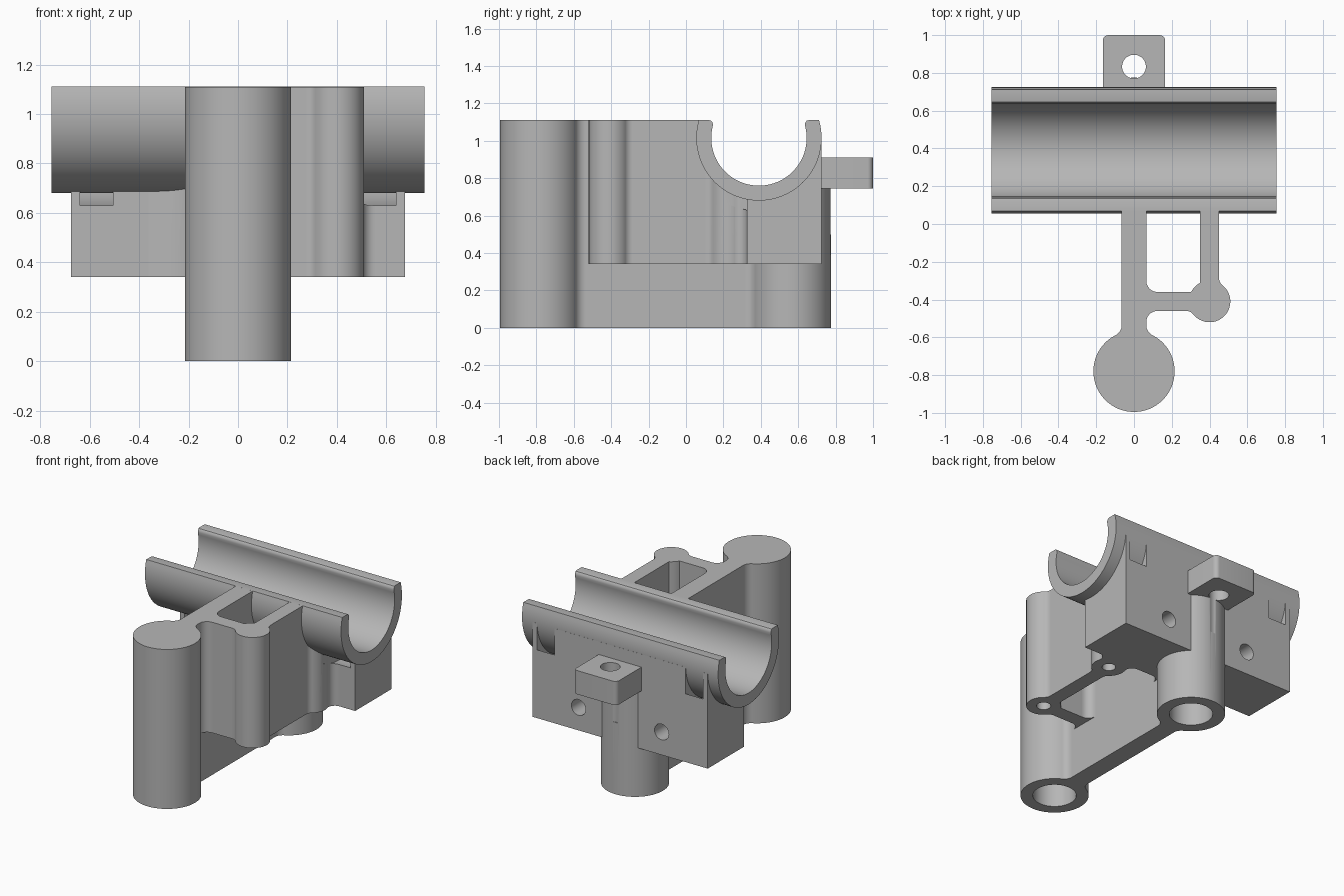
import bpy, bmesh
from math import sin, cos, pi, radians, sqrt, atan2
from mathutils import Vector

if "Cube" in bpy.data.objects:
    bpy.data.objects.remove(bpy.data.objects["Cube"])

GREY = (0.47, 0.47, 0.47, 1)
mat = bpy.data.materials.new("matte grey")
mat.use_nodes = True
mat.diffuse_color = GREY
mat.node_tree.nodes["Principled BSDF"].inputs["Base Color"].default_value = GREY

parts, cutters = [], []
TOP, MID = 1.11, 0.34          # upper face and underside of the raised section
CY, CZ = 0.39, 1.015           # trough axis
FRONT, REAR = (0, -0.78), (0, 0.56)
SMALL, BOSS = (0.4, -0.41), (0.4, 0.23)


def arc(c, r, a0, a1, n=48):
    return [(c[0] + r * cos(a0 + (a1 - a0) * i / n),
             c[1] + r * sin(a0 + (a1 - a0) * i / n)) for i in range(n + 1)]


def circle(c, r, n=64):
    return arc(c, r, 0, 2 * pi, n)[:-1]


def rect(u0, u1, v0, v1):
    return [(u0, v0), (u1, v0), (u1, v1), (u0, v1)]


def prism(name, outline, lo, hi, axis="z", cuts=()):
    """Extrude a flat outline along an axis and subtract the given cutters."""
    place = {"x": lambda u, v: (lo, u, v), "y": lambda u, v: (u, lo, v),
             "z": lambda u, v: (u, v, lo)}[axis]
    bm = bmesh.new()
    face = bm.faces.new([bm.verts.new(place(u, v)) for u, v in outline])
    new = bmesh.ops.extrude_face_region(bm, geom=[face])["geom"]
    shift = Vector([hi - lo if axis == a else 0 for a in "xyz"])
    bmesh.ops.translate(bm, vec=shift, verts=[g for g in new if isinstance(g, bmesh.types.BMVert)])
    bmesh.ops.recalc_face_normals(bm, faces=bm.faces)
    mesh = bpy.data.meshes.new(name)
    bm.to_mesh(mesh)
    bm.free()
    obj = bpy.data.objects.new(name, mesh)
    bpy.context.scene.collection.objects.link(obj)
    for cutter in cuts:
        mod = obj.modifiers.new("cut", "BOOLEAN")
        mod.operation, mod.solver, mod.object = "DIFFERENCE", "EXACT", cutter
    parts.append(obj)
    return obj


def cutter(*args, **kw):
    obj = prism(*args, **kw)
    obj.hide_render = True
    parts.remove(obj)
    cutters.append(obj)
    return obj


def fillet(name, corner, c, p0, p1, r, lo, hi, cuts):
    """Concave corner filler: an arc between two tangent points, plus the corner."""
    a0 = atan2(p0[1] - c[1], p0[0] - c[0])
    a1 = atan2(p1[1] - c[1], p1[0] - c[0])
    a1 = a0 + (a1 - a0 + pi) % (2 * pi) - pi
    prism(name, arc(c, r, a0, a1, 12) + [corner], lo, hi, cuts=cuts)


def corner_fillet(name, corner, sx, sy, r, hi=TOP, cuts=()):
    x, y = corner
    c = (x + sx * r, y + sy * r)
    fillet(name, corner, c, (c[0], y), (x, c[1]), r, MID, hi, cuts)


def post_fillet(name, post, R, axis, line, side, toward, r, lo=MID, hi=TOP, cuts=()):
    """Blend a round post into a wall lying at coordinate `line` on the axis."""
    k, m = axis, 1 - axis
    c, p0, inner = [0, 0], [0, 0], [0, 0]
    c[k] = line + side * r
    c[m] = post[m] + toward * sqrt((R + r) ** 2 - (c[k] - post[k]) ** 2)
    p0[k], p0[m] = line, c[m]
    inner[k] = line
    inner[m] = post[m] + toward * 0.95 * sqrt(R ** 2 - (line - post[k]) ** 2)
    p1 = Vector(c) + (Vector(post) - Vector(c)).normalized() * r
    fillet(name, tuple(inner), c, p0, p1, r, lo, hi, cuts)


# Cutters: trough bore, tie channels and holes
bore = cutter("bore_cutter", arc((CY, CZ), 0.27, pi, 2 * pi) + [(CY + 0.27, 1.3), (CY - 0.27, 1.3)],
              -0.9, 0.9, "x")
channel = arc((CY, CZ), 0.39, pi, 2 * pi) + arc((CY, CZ), 0.325, 2 * pi, pi)
ties = [cutter("tie_cutter", channel, s * 0.505, s * 0.64, "x") for s in (-1, 1)]
front_hole = cutter("front_hole_cutter", circle(FRONT, 0.137), -0.1, 1.0)
rear_hole = cutter("rear_hole_cutter", circle(REAR, 0.137), -0.1, 0.62)
small_hole = cutter("small_hole_cutter", circle(SMALL, 0.045, 32), 0.2, 0.85)
boss_hole = cutter("boss_hole_cutter", circle(BOSS, 0.043, 32), 0.2, 0.65)
tab_hole = cutter("tab_hole_cutter", circle((0, 0.833), 0.063, 40), 0.5, 1.05)
back_holes = [cutter("back_hole_cutter", circle((x, 0.5), 0.055, 32), 0.5, 0.9, "y")
              for x in (-0.32, 0.32)]

# Half-pipe trough with rounded lips
tip = radians(16.5)
lip_in = radians(15.5)
outer = arc((CY, CZ), 0.335, pi - tip, 2 * pi + tip)
inner = arc((CY, CZ), 0.255, 2 * pi + lip_in, pi - lip_in)
right_lip = [(CY + 0.265, TOP), (CY + 0.255, 1.107), (CY + 0.248, 1.098)]
left_lip = [(2 * CY - y, z) for y, z in reversed(right_lip)]
prism("trough", outer + right_lip + inner + left_lip, -0.755, 0.755, "x")

# Block under the trough
prism("block", rect(-0.675, 0.675, 0.325, 0.725), MID, 1.0,
      cuts=[bore, rear_hole] + ties + back_holes)

# Posts
prism("front_post", circle(FRONT, 0.215, 96), 0, TOP, cuts=[front_hole])
prism("rear_post", circle(REAR, 0.215, 96), 0, 0.76, cuts=[rear_hole, tab_hole])
prism("small_post", circle(SMALL, 0.11), MID, TOP, cuts=[small_hole])
prism("boss", circle(BOSS, 0.11), MID, 1.0, cuts=[bore, boss_hole, ties[1]])

# Walls
prism("main_web", rect(-0.065, 0.065, -0.6, 0.4), 0, TOP, cuts=[bore])
prism("side_rib", rect(0.35, 0.45, -0.34, 0.4), MID, TOP, cuts=[bore, boss_hole])
prism("cross_bar", rect(0, 0.34, -0.46, -0.36), MID, TOP)

# Blends between walls and posts
for s in (-1, 1):
    post_fillet("front_post_blend", FRONT, 0.215, 0, s * 0.065, s, 1, 0.06, 0, TOP)
    post_fillet("rear_post_blend", REAR, 0.215, 0, s * 0.065, s, -1, 0.06, 0, 0.5)
    post_fillet("boss_rib_blend", BOSS, 0.11, 0, 0.4 + s * 0.05, s, -1, 0.05, MID, 1.0, [bore])
    post_fillet("boss_block_blend", BOSS, 0.11, 1, 0.325, -1, s, 0.05, MID, 1.0, [bore, ties[1]])
post_fillet("small_post_rib_blend", SMALL, 0.11, 0, 0.45, 1, 1, 0.05)
post_fillet("small_post_bar_blend", SMALL, 0.11, 1, -0.46, -1, -1, 0.05)
corner_fillet("rib_bar_blend", (0.35, -0.36), -1, 1, 0.06)
corner_fillet("web_bar_upper_blend", (0.065, -0.36), 1, 1, 0.06)
corner_fillet("web_bar_lower_blend", (0.065, -0.46), 1, -1, 0.06)
corner_fillet("web_block_blend_right", (-0.065, 0.325), -1, -1, 0.3, 1.0, [bore])
corner_fillet("web_block_blend_left", (0.065, 0.325), 1, -1, 0.06, 1.0, [bore])

# Rear screw tab with rounded outer corners
tab = [(-0.165, 0.7), (0.165, 0.7)] + arc((0.135, 0.97), 0.03, 0, pi / 2, 8) \
    + arc((-0.135, 0.97), 0.03, pi / 2, pi, 8)
prism("screw_tab", tab, 0.745, 0.91, cuts=[tab_hole])

# Apply the cuts, colour and shade
bpy.context.view_layer.update()
deps = bpy.context.evaluated_depsgraph_get()
finished = [bpy.data.meshes.new_from_object(o.evaluated_get(deps)) for o in parts]
bpy.ops.object.select_all(action="DESELECT")
for obj, mesh in zip(parts, finished):
    obj.modifiers.clear()
    obj.data = mesh
    mesh.materials.clear()
    mesh.materials.append(mat)
    obj.select_set(True)
for obj in cutters:
    bpy.data.objects.remove(obj)
bpy.context.view_layer.objects.active = parts[0]
bpy.ops.object.shade_smooth_by_angle(angle=radians(30))
